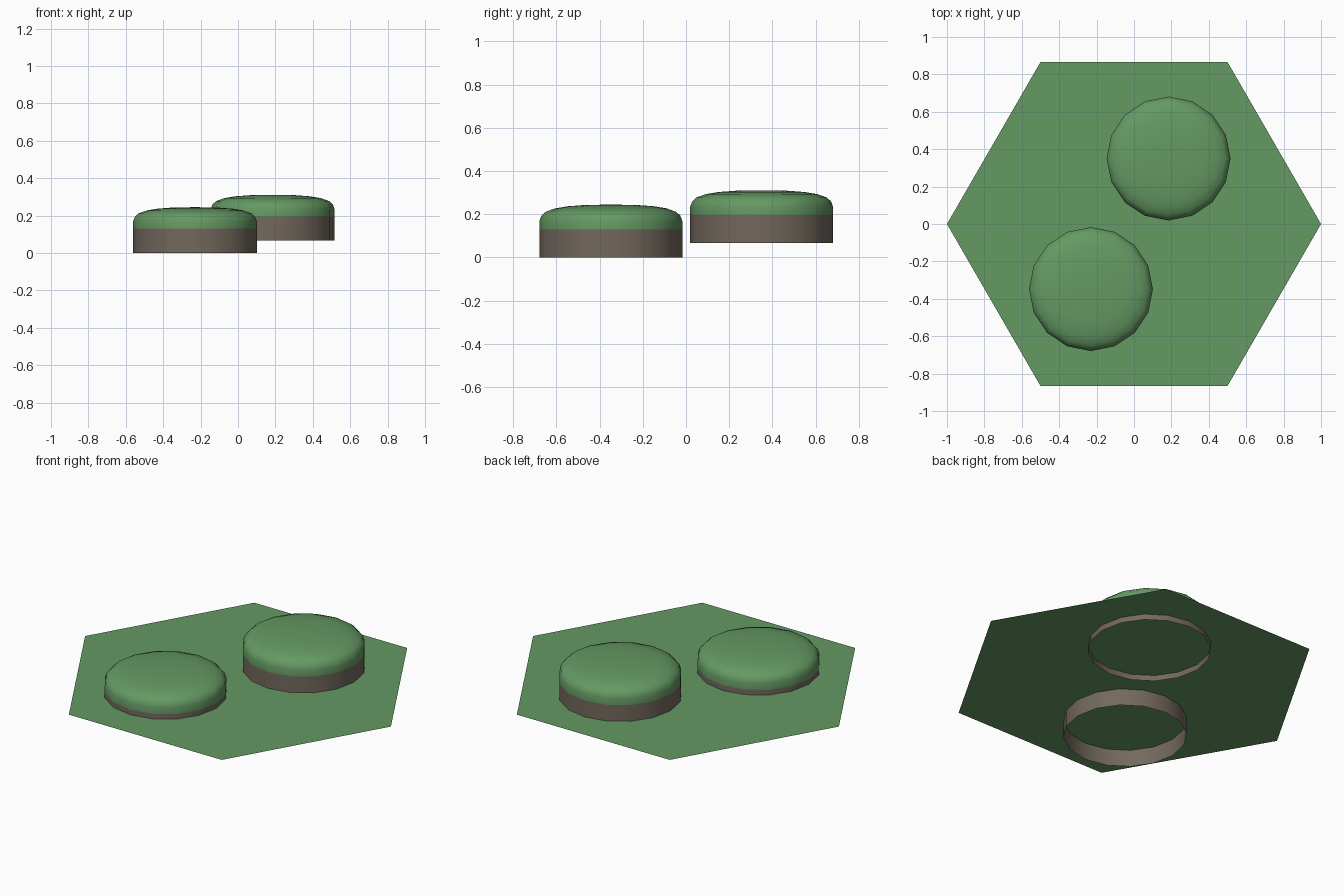
import bpy, bmesh, math

if "Cube" in bpy.data.objects:
    bpy.data.objects.remove(bpy.data.objects["Cube"])


def material(name, rgb):
    m = bpy.data.materials.new(name)
    m.diffuse_color = (*rgb, 1)
    m.use_nodes = True
    m.node_tree.nodes["Principled BSDF"].inputs["Base Color"].default_value = m.diffuse_color
    return m


GREEN = material("grass_green", (0.13, 0.32, 0.125))
BROWN = material("stone_brown", (0.17, 0.14, 0.11))
SIDES = 16


def make_object(name, bm, mat, loc, smooth=True):
    mesh = bpy.data.meshes.new(name)
    bm.to_mesh(mesh)
    bm.free()
    mesh.materials.append(mat)
    ob = bpy.data.objects.new(name, mesh)
    ob.location = loc
    bpy.context.collection.objects.link(ob)
    if smooth:
        for p in mesh.polygons:
            p.use_smooth = True
    return ob


def lathe(name, profile, mat, loc):
    # Spin (radius, height) points, listed bottom to top; radius 0 closes the top
    bm = bmesh.new()
    rings = []
    for r, z in profile:
        if r == 0:
            rings.append([bm.verts.new((0, 0, z))] * SIDES)
        else:
            rings.append([bm.verts.new((r * math.cos(a), r * math.sin(a), z))
                          for a in (2 * math.pi * i / SIDES for i in range(SIDES))])
    for low, high in zip(rings, rings[1:]):
        for i in range(SIDES):
            j = (i + 1) % SIDES
            quad = [low[i], low[j], high[j], high[i]]
            bm.faces.new(list(dict.fromkeys(quad)))
    return make_object(name, bm, mat, loc)


# Flat hexagonal ground tile
bm = bmesh.new()
bm.faces.new([bm.verts.new((math.cos(i * math.pi / 3), math.sin(i * math.pi / 3), 0))
              for i in range(6)])
make_object("hex_ground", bm, GREEN, (0, 0, 0.10), smooth=False)

# Two hills: open-bottomed stone wall with a rounded grass cap
WALL = [(0.331, 0), (0.331, 0.13)]
CAP = [(0.331, 0.13), (0.331, 0.168), (0.322, 0.193), (0.303, 0.211),
       (0.26, 0.227), (0.20, 0.237), (0.12, 0.243), (0, 0.245)]
for label, loc in (("front", (-0.23, -0.348, 0)), ("back", (0.185, 0.35, 0.066))):
    lathe(label + "_hill_wall", WALL, BROWN, loc)
    lathe(label + "_hill_cap", CAP, GREEN, loc)
